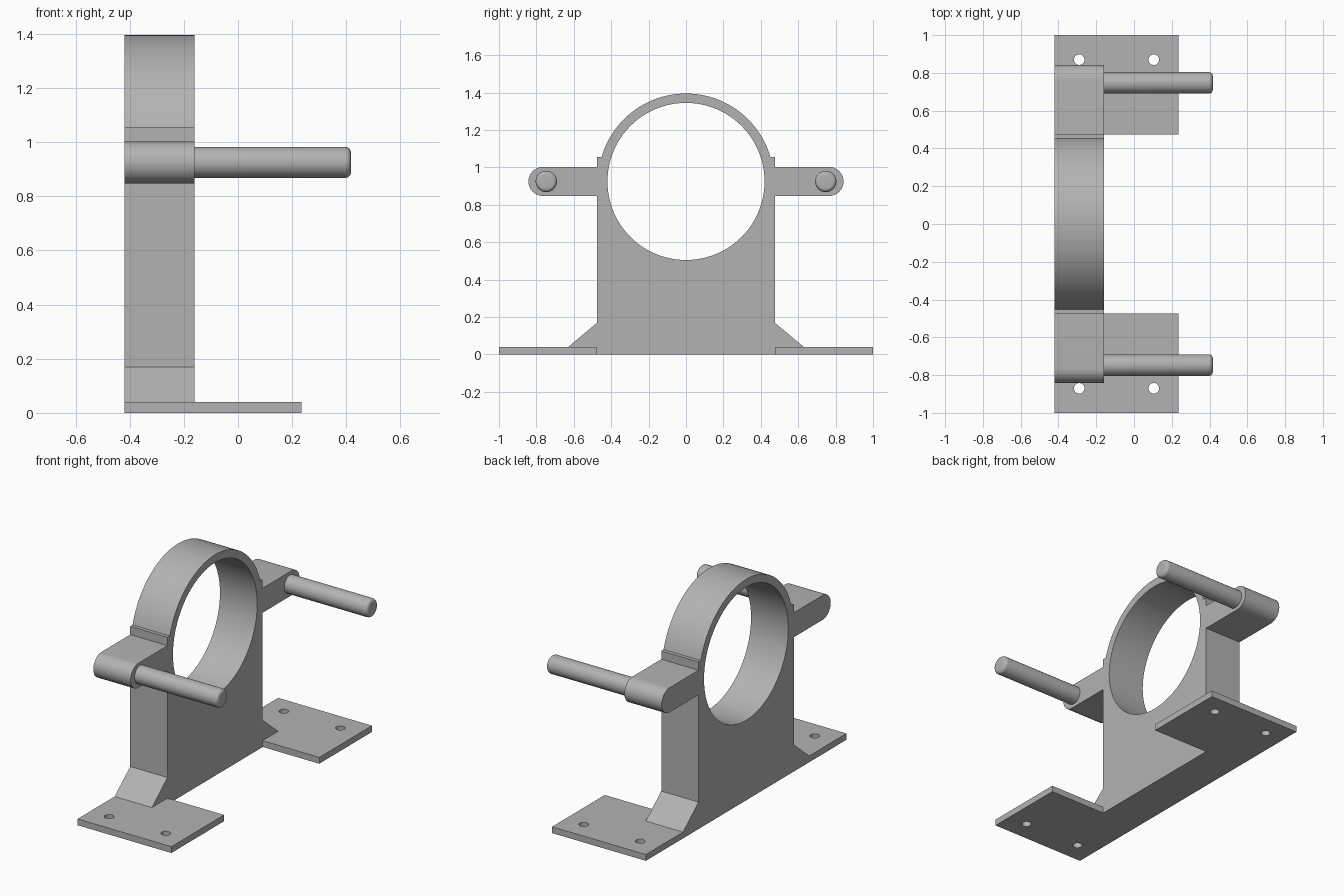
import bpy, bmesh
from math import sin, cos, pi, asin, radians
from mathutils import Matrix

cube = bpy.data.objects.get("Cube")
if cube:
    bpy.data.objects.remove(cube)

grey = bpy.data.materials.new("plain_grey")
grey.use_nodes = True
colour = (0.45, 0.45, 0.45, 1)
grey.diffuse_color = colour
grey.node_tree.nodes["Principled BSDF"].inputs["Base Color"].default_value = colour

# Shared dimensions
X0, X1 = -0.42, -0.16          # frame thickness range
RING_Z, R_IN, R_OUT = 0.925, 0.42, 0.47
HALF_W = 0.475
PLATE_T = 0.04
YZ_TO_X = Matrix(((0, 0, 1, 0), (1, 0, 0, 0), (0, 1, 0, 0), (0, 0, 0, 1)))


def arc(cx, cy, r, a0, a1, n):
    return [(cx + r * cos(a0 + (a1 - a0) * i / n),
             cy + r * sin(a0 + (a1 - a0) * i / n)) for i in range(n + 1)]


def circle(cx, cy, r, n):
    return arc(cx, cy, r, 0, 2 * pi, n)[:-1]


def finish(bm, name):
    bmesh.ops.recalc_face_normals(bm, faces=bm.faces)
    mesh = bpy.data.meshes.new(name)
    bm.to_mesh(mesh)
    bm.free()
    mesh.materials.append(grey)
    obj = bpy.data.objects.new(name, mesh)
    bpy.context.collection.objects.link(obj)
    bpy.ops.object.select_all(action='DESELECT')
    obj.select_set(True)
    bpy.context.view_layer.objects.active = obj
    bpy.ops.object.shade_smooth_by_angle(angle=radians(30))
    return obj


def prism(name, loops, low, high, matrix=Matrix()):
    """Extrude an outline with holes from low to high along its local z."""
    bm = bmesh.new()
    for loop in loops:
        verts = [bm.verts.new((u, v, low)) for u, v in loop]
        for a, b in zip(verts, verts[1:] + verts[:1]):
            bm.edges.new((a, b))
    bmesh.ops.triangle_fill(bm, edges=bm.edges[:], use_beauty=True, normal=(0, 0, 1))
    ext = bmesh.ops.extrude_face_region(bm, geom=bm.faces[:])
    moved = [g for g in ext["geom"] if isinstance(g, bmesh.types.BMVert)]
    bmesh.ops.translate(bm, verts=moved, vec=(0, 0, high - low))
    bm.transform(matrix)
    return finish(bm, name)


# Upright frame: gussets, round-ended arms, shoulders and ring in one outline
arm_r = 0.0775
shoulder_z = 1.055
a = asin((shoulder_z - RING_Z) / R_OUT)
side = [(HALF_W, 0), (HALF_W, PLATE_T), (0.63, PLATE_T), (HALF_W, 0.17),
        (HALF_W, RING_Z - arm_r)]
side += arc(0.765, RING_Z, arm_r, -pi / 2, pi / 2, 20)
side += [(HALF_W, RING_Z + arm_r), (HALF_W, shoulder_z)]
outline = side + arc(0, RING_Z, R_OUT, a, pi - a, 64)
outline += [(-y, z) for y, z in reversed(side)]
prism("ring_frame", [outline, circle(0, RING_Z, R_IN, 96)], X0, X1, YZ_TO_X)

for label, s in (("front", -1), ("back", 1)):
    # Foot plate with two screw holes
    plate = [(X0, s * HALF_W), (0.235, s * HALF_W), (0.235, s), (X0, s)]
    holes = [circle(x, s * 0.87, 0.028, 24) for x in (-0.29, 0.105)]
    prism(label + "_foot_plate", [plate] + holes, 0, PLATE_T)

    # Pin with a rounded tip
    start, end = X1 - 0.02, 0.417
    bm = bmesh.new()
    bmesh.ops.create_cone(bm, cap_ends=True, segments=40, radius1=0.057,
                          radius2=0.057, depth=end - start)
    tip = [e for e in bm.edges if all(v.co.z > 0 for v in e.verts)]
    bmesh.ops.bevel(bm, geom=tip, offset=0.02, segments=5, profile=0.5,
                    affect='EDGES')
    bm.transform(Matrix.Translation(((start + end) / 2, s * 0.747, RING_Z)) @ YZ_TO_X)
    finish(bm, label + "_pin")
